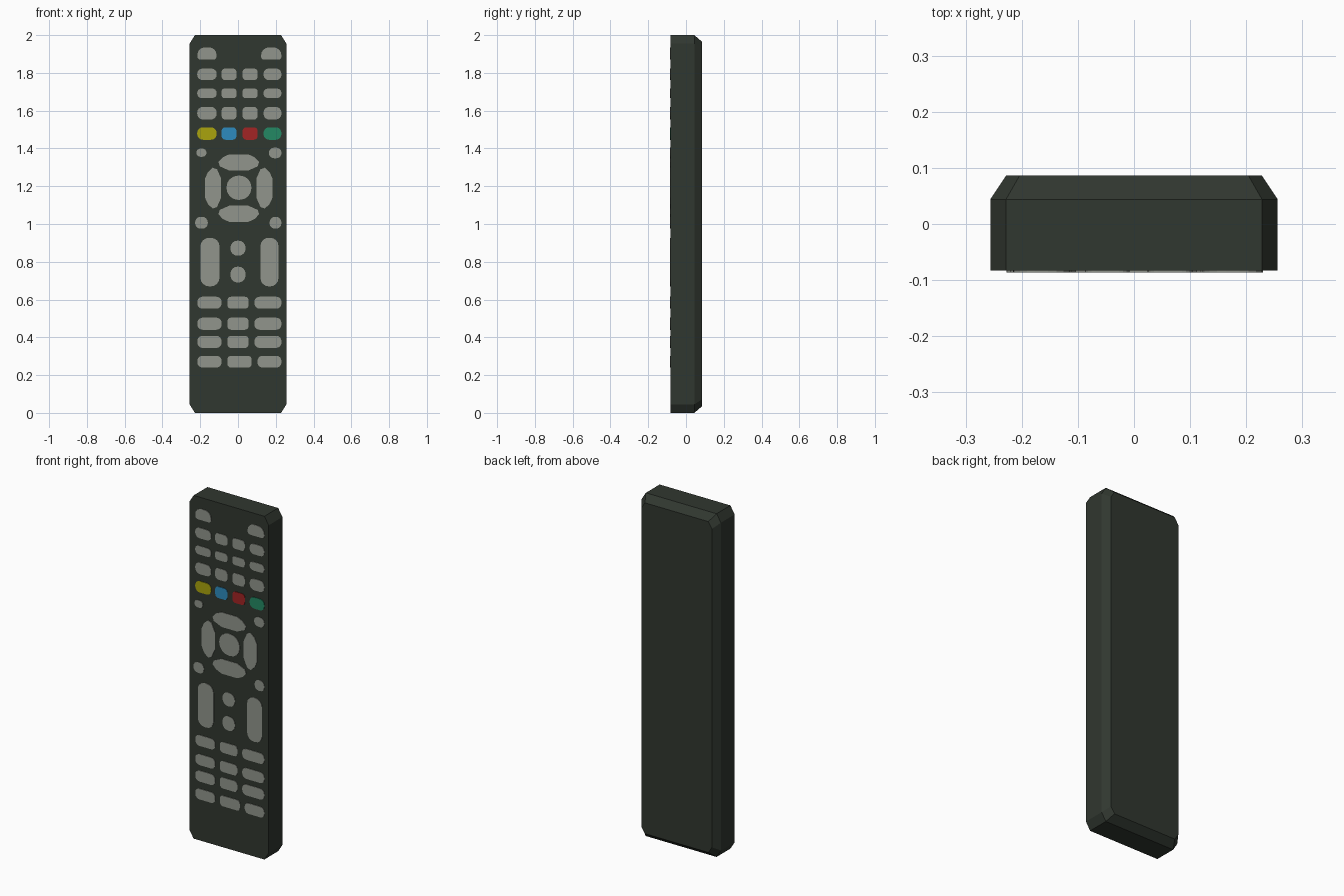
import bpy, bmesh, math

if "Cube" in bpy.data.objects:
    bpy.data.objects.remove(bpy.data.objects["Cube"])

FRONT, TIP = -0.083, -0.086   # body front face, button faces


def mat(name, rgb):
    m = bpy.data.materials.new(name)
    m.diffuse_color = (*rgb, 1)
    m.use_nodes = True
    m.node_tree.nodes["Principled BSDF"].inputs["Base Color"].default_value = m.diffuse_color
    return m


BODY = mat("dark_green_grey", (0.030, 0.038, 0.029))
GREY = mat("button_grey", (0.285, 0.300, 0.262))
YELLOW = mat("yellow", (0.40, 0.37, 0.004))
BLUE = mat("blue", (0.027, 0.26, 0.52))
RED = mat("red", (0.36, 0.018, 0.018))
GREEN = mat("green", (0.017, 0.25, 0.125))


def loft(name, rings, material):
    """Solid skinned through equal-length rings of 3D points, capped at both ends."""
    bm = bmesh.new()
    vs = [[bm.verts.new(p) for p in r] for r in rings]
    for a, b in zip(vs, vs[1:]):
        for i in range(len(a)):
            j = (i + 1) % len(a)
            bm.faces.new((a[i], a[j], b[j], b[i]))
    bm.faces.new(vs[0])
    bm.faces.new(vs[-1])
    bmesh.ops.recalc_face_normals(bm, faces=bm.faces)
    me = bpy.data.meshes.new(name)
    bm.to_mesh(me)
    bm.free()
    me.materials.append(material)
    ob = bpy.data.objects.new(name, me)
    bpy.context.collection.objects.link(ob)
    return ob


def plate(name, pts, material=GREY):
    return loft(name, [[(x, y, z) for x, z in pts] for y in (TIP, FRONT + 0.002)], material)


def button(name, x0, x1, z0, z1, material=GREY, r=0.42, top=None):
    """Rounded rectangle; r = corner radius as a share of the shorter side."""
    s = min(x1 - x0, z1 - z0)
    pts = []
    for k, (sx, sz) in enumerate(((1, 1), (-1, 1), (-1, -1), (1, -1))):
        rad = s * (top if top and sz > 0 else r)
        cx = (x1 if sx > 0 else x0) - sx * rad
        cz = (z1 if sz > 0 else z0) - sz * rad
        for i in range(5):
            a = math.radians(90 * k + 22.5 * i)
            pts.append((cx + rad * math.cos(a), cz + rad * math.sin(a)))
    plate(name, pts, material)


# Body: chamfered box, back edge bevelled
def octagon(y, w, z0, z1, cx, cz):
    p = [(w, z0 + cz), (w, z1 - cz), (w - cx, z1), (-w + cx, z1),
         (-w, z1 - cz), (-w, z0 + cz), (-w + cx, z0), (w - cx, z0)]
    return [(x, y, z) for x, z in p]


loft("remote_body", [octagon(FRONT, 0.256, 0, 2, 0.028, 0.045),
                     octagon(0.044, 0.256, 0, 2, 0.028, 0.045),
                     octagon(0.086, 0.228, 0.036, 1.964, 0.024, 0.036)], BODY)

# Two domed buttons at the top
button("top_button_left", -0.215, -0.114, 1.87, 1.935, r=0.25, top=0.6)
button("top_button_right", 0.122, 0.23, 1.87, 1.935, r=0.25, top=0.65)

# Four-column rows, the last one coloured
cols4 = [(-0.216, -0.113), (-0.087, -0.008), (0.024, 0.104), (0.135, 0.23)]
rows4 = [(1.762, 1.823), (1.667, 1.717), (1.553, 1.62), (1.446, 1.512)]
for r, (z0, z1) in enumerate(rows4):
    for c, (x0, x1) in enumerate(cols4):
        m = (YELLOW, BLUE, RED, GREEN)[c] if r == 3 else GREY
        button(f"upper_button_{r}_{c}", x0, x1, z0, z1, m, 0.45 if c in (0, 3) else 0.3)

# Direction pad: four curved keys turned round a centre key
key = [(-.108, .045), (-.085, .07), (-.05, .086), (.05, .086), (.085, .07),
       (.108, .045), (.10, .022), (.05, 0), (-.05, 0), (-.10, .022)]
for k, name in enumerate(("up", "left", "down", "right")):
    c, s = round(math.cos(k * math.pi / 2)), round(math.sin(k * math.pi / 2))
    plate(f"pad_{name}", [(0.004 + u * c - (v + 0.093) * s, 1.19 + u * s + (v + 0.093) * c)
                          for u, v in key])
button("pad_centre", -0.061, 0.071, 1.128, 1.256, r=0.48)

# Small round buttons around the pad and below it
for i, b in enumerate([(-0.22, -0.167, 1.356, 1.399), (0.164, 0.23, 1.348, 1.404),
                       (-0.227, -0.16, 0.975, 1.038), (0.167, 0.23, 0.975, 1.038),
                       (-0.04, 0.04, 0.832, 0.912), (-0.04, 0.04, 0.69, 0.774)]):
    button(f"small_button_{i}", *b, r=0.46)

# Tall rocker keys
button("rocker_left", -0.199, -0.098, 0.67, 0.927, r=0.45)
button("rocker_right", 0.119, 0.214, 0.67, 0.927, r=0.45)

# Three-column rows at the bottom
rows3 = [(0.552, 0.615), (0.44, 0.504), (0.344, 0.408), (0.24, 0.302)]
for r, (z0, z1) in enumerate(rows3):
    d = 0.016 if r == 3 else 0
    for c, (x0, x1) in enumerate([(-0.215, -0.087), (-0.056, 0.056 + d), (0.087 + d, 0.23)]):
        button(f"lower_button_{r}_{c}", x0, x1, z0, z1, r=0.3 if c == 1 else 0.42)
